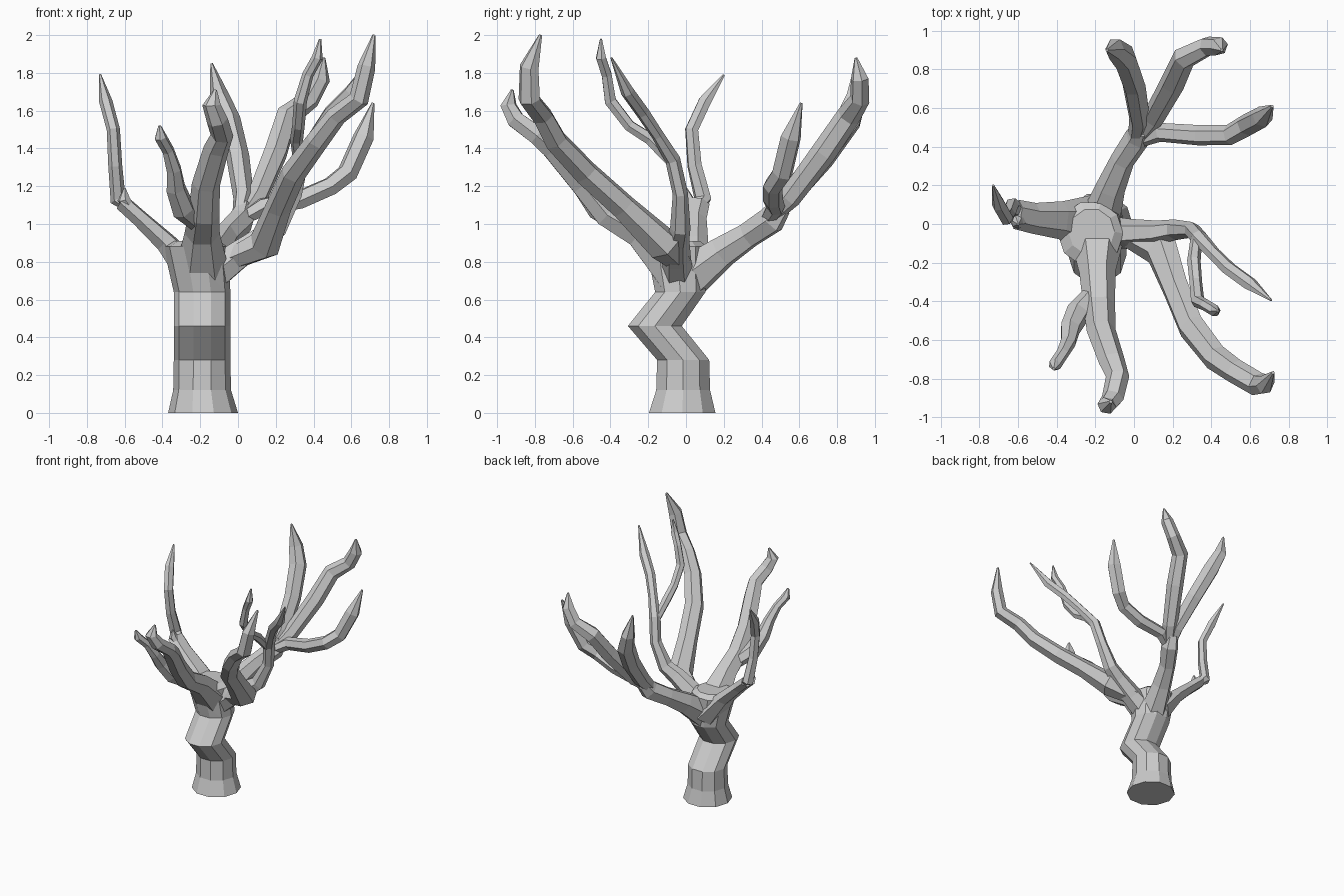
import bpy, bmesh, math
from mathutils import Vector


def make_object(name, rings):
    """Skin a list of vertex rings into a closed flat-shaded tube."""
    bm = bmesh.new()
    loops = [[bm.verts.new(p) for p in ring] for ring in rings]
    n = len(loops[0])
    for a, b in zip(loops, loops[1:]):
        for i in range(n):
            j = (i + 1) % n
            bm.faces.new((a[i], a[j], b[j], b[i]))
    bm.faces.new(loops[0][::-1])
    bm.faces.new(loops[-1])
    bmesh.ops.recalc_face_normals(bm, faces=bm.faces)
    mesh = bpy.data.meshes.new(name)
    bm.to_mesh(mesh)
    bm.free()
    ob = bpy.data.objects.new(name, mesh)
    bpy.context.collection.objects.link(ob)
    return ob


def branch(name, pts, aspect=1.0, sides=6):
    """Low-poly limb through (x, y, z, radius); aspect widens it sideways."""
    pos = [Vector(p[:3]) for p in pts]
    rings, side = [], None
    for i, p in enumerate(pos):
        d = Vector((0, 0, 0))
        if i > 0:
            d += (p - pos[i - 1]).normalized()
        if i < len(pos) - 1:
            d += (pos[i + 1] - p).normalized()
        d.normalize()
        if side is None:
            side = d.cross(Vector((0, 0, 1)))
        side = (side - d * side.dot(d)).normalized()
        up = side.cross(d)
        r = pts[i][3]
        rings.append([p + side * (r * aspect * math.cos(t)) + up * (r * math.sin(t))
                      for t in (2 * math.pi * k / sides for k in range(sides))])
    return make_object(name, rings)


# Kinked trunk: level rings of (centre x, centre y, z, radius x, radius y)
trunk_rings = [(-.185, -.02, 0, .185, .185), (-.19, -.015, .12, .153, .15),
               (-.19, -.015, .28, .15, .145), (-.19, -.165, .46, .15, .15),
               (-.19, -.03, .64, .15, .14), (-.225, -.05, .88, .17, .17),
               (-.22, -.04, .91, .12, .12)]
trunk = make_object("tree", [
    [(cx + rx * math.cos(k * math.pi / 5), cy + ry * math.sin(k * math.pi / 5), z)
     for k in range(10)] for cx, cy, z, rx, ry in trunk_rings])

limbs = []
# Left limb, with its short stub
limbs.append(branch("left_limb", [
    (-.23, .0, .72, .09), (-.38, .02, .90, .058), (-.52, .03, 1.03, .047),
    (-.61, .05, 1.11, .045)], 1.7))
limbs.append(branch("left_upper", [
    (-.56, .05, 1.07, .02), (-.635, .09, 1.13, .042), (-.65, .045, 1.31, .036), (-.66, .03, 1.5, .034),
    (-.70, .10, 1.65, .034), (-.73, .20, 1.79, .006)], 1.15))
limbs.append(branch("left_stub", [
    (-.56, .02, 1.07, .025), (-.605, .01, 1.13, .035), (-.60, .0, 1.19, .006)]))

# Front limb and its side fork
limbs.append(branch("front_limb", [
    (-.19, -.06, .76, .13), (-.19, -.25, .95, .085), (-.18, -.42, 1.05, .075),
    (-.17, -.55, 1.21, .068), (-.115, -.71, 1.4, .062), (-.085, -.79, 1.47, .055),
    (-.11, -.90, 1.55, .052), (-.14, -.94, 1.63, .045), (-.12, -.92, 1.71, .008)], 1.1))
limbs.append(branch("front_fork", [
    (-.19, -.34, .99, .05), (-.29, -.46, 1.08, .065), (-.33, -.54, 1.19, .055),
    (-.34, -.61, 1.29, .042), (-.37, -.67, 1.39, .033), (-.41, -.73, 1.46, .034),
    (-.415, -.75, 1.52, .008)]))

# Right limb splitting in two
limbs.append(branch("right_limb", [
    (-.20, -.04, .68, .10), (-.02, -.05, .82, .085), (.12, -.045, .92, .07), (.21, -.03, .98, .06),
    (.30, -.03, 1.16, .045), (.335, -.07, 1.34, .045), (.41, -.15, 1.47, .037),
    (.49, -.23, 1.59, .040), (.60, -.31, 1.70, .040), (.71, -.395, 1.88, .006)], .9))
limbs.append(branch("right_fork", [
    (.325, -.06, 1.31, .03), (.31, -.19, 1.45, .035), (.32, -.30, 1.52, .033),
    (.33, -.40, 1.65, .035), (.37, -.42, 1.79, .03), (.42, -.45, 1.88, .03),
    (.435, -.45, 1.98, .006)]))

# Large front right limb
limbs.append(branch("front_right_limb", [
    (-.04, -.04, .81, .06), (.14, -.12, .89, .085), (.215, -.33, 1.09, .065),
    (.295, -.53, 1.27, .063), (.42, -.69, 1.44, .058), (.52, -.76, 1.57, .053),
    (.64, -.83, 1.66, .052), (.68, -.83, 1.83, .046), (.72, -.77, 2.0, .008)], 1.2))

# Back limb with three upper branches
limbs.append(branch("back_limb", [
    (-.19, -.02, .69, .13), (-.12, .19, .85, .09), (-.06, .33, .94, .074),
    (.02, .45, 1.02, .08), (.04, .50, 1.09, .06)], .85))
limbs.append(branch("back_left_branch", [
    (.0, .41, 1.0, .04), (.03, .54, 1.14, .065), (.0, .72, 1.35, .072),
    (-.05, .86, 1.55, .075), (-.10, .905, 1.68, .06), (-.14, .90, 1.85, .008)], .85))
limbs.append(branch("back_right_branch", [
    (.01, .42, 1.01, .04), (.10, .55, 1.14, .06), (.20, .73, 1.38, .068),
    (.26, .86, 1.57, .065), (.38, .92, 1.66, .055), (.44, .92, 1.77, .05),
    (.455, .90, 1.88, .008)], .95))
limbs.append(branch("back_side_branch", [
    (-.01, .42, 1.01, .035), (.13, .475, 1.09, .05), (.33, .46, 1.13, .053),
    (.49, .46, 1.20, .053), (.58, .51, 1.27, .057), (.665, .555, 1.46, .056),
    (.715, .61, 1.64, .008)]))

# Fuse every limb into the trunk
bpy.context.view_layer.objects.active = trunk
for limb in limbs:
    mod = trunk.modifiers.new("join", 'BOOLEAN')
    mod.operation = 'UNION'
    mod.solver = 'EXACT'
    mod.object = limb
    bpy.ops.object.modifier_apply(modifier=mod.name)
    bpy.data.objects.remove(limb)
